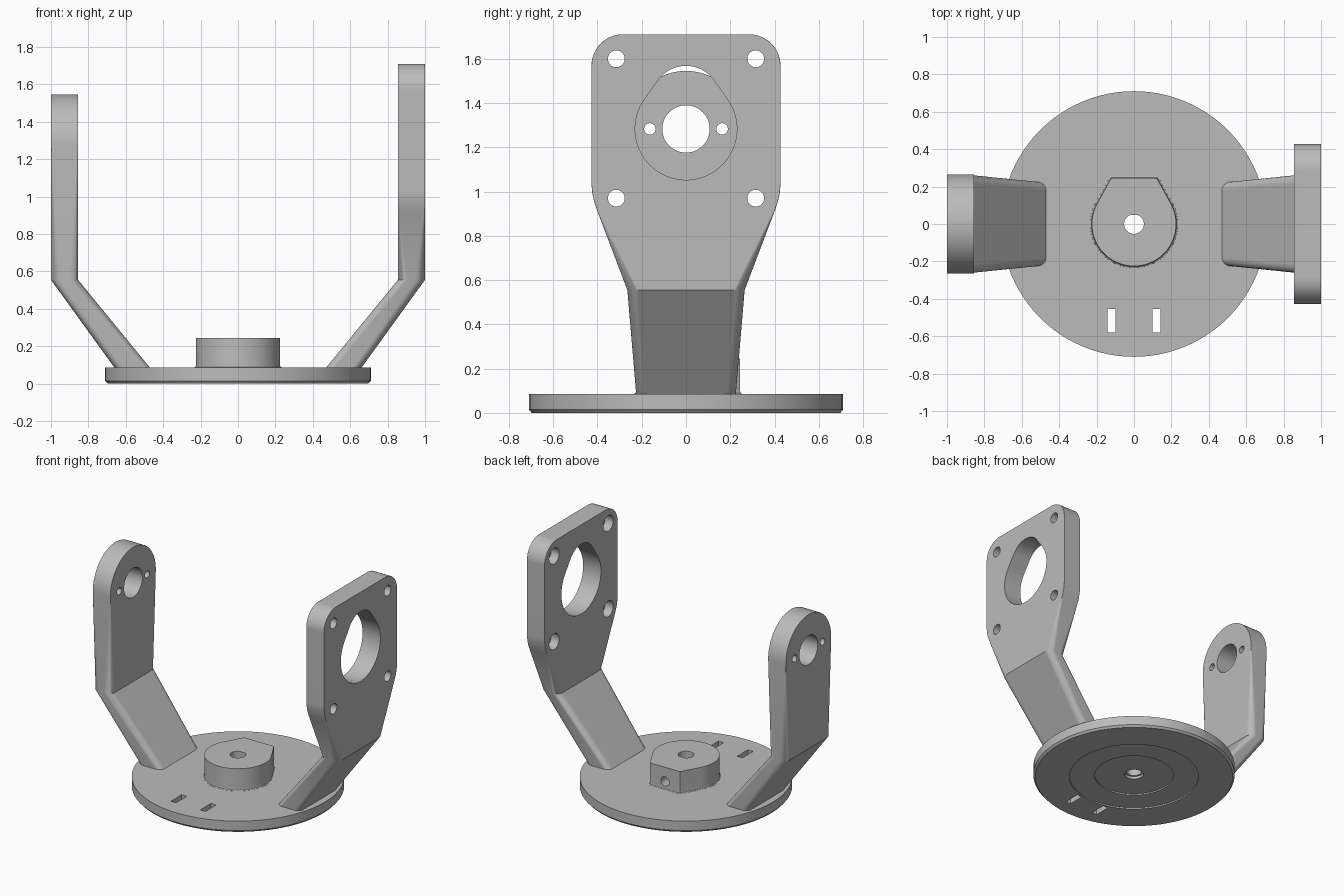
import bpy, bmesh, math
from math import sin, cos, pi, radians
from mathutils import Matrix

cube = bpy.data.objects.get("Cube")
if cube:
    bpy.data.objects.remove(cube, do_unlink=True)

grey = bpy.data.materials.new("plain_grey")
grey.use_nodes = True
grey.diffuse_color = (0.5, 0.5, 0.5, 1)
bsdf = next(n for n in grey.node_tree.nodes if n.type == 'BSDF_PRINCIPLED')
bsdf.inputs["Base Color"].default_value = grey.diffuse_color


def finish_mesh(name, bm):
    bmesh.ops.recalc_face_normals(bm, faces=bm.faces)
    mesh = bpy.data.meshes.new(name)
    bm.to_mesh(mesh)
    bm.free()
    mesh.materials.append(grey)
    obj = bpy.data.objects.new(name, mesh)
    bpy.context.collection.objects.link(obj)
    return obj


def loft(name, rings):
    """Skin equal-length closed rings and cap both ends."""
    bm = bmesh.new()
    rows = [[bm.verts.new(p) for p in ring] for ring in rings]
    n = len(rows[0])
    for a, b in zip(rows, rows[1:]):
        for i in range(n):
            j = (i + 1) % n
            bm.faces.new((a[i], a[j], b[j], b[i]))
    bm.faces.new(rows[0])
    bm.faces.new(rows[-1])
    return finish_mesh(name, bm)


def circle(r, cx=0, cy=0, start=0, end=2 * pi, n=64):
    full = abs(end - start - 2 * pi) < 1e-6
    steps = n if full else n - 1
    return [(cx + r * cos(start + (end - start) * i / steps),
             cy + r * sin(start + (end - start) * i / steps)) for i in range(n)]


def prism(name, outline, lo, hi, axis='Z'):
    """Extrude an outline along an axis; for X the outline is (y, z), for Y (x, z)."""
    place = {'X': lambda a, b, h: (h, a, b),
             'Y': lambda a, b, h: (a, h, b),
             'Z': lambda a, b, h: (a, b, h)}[axis]
    return loft(name, [[place(a, b, h) for a, b in outline] for h in (lo, hi)])


def lathe(name, profile):
    """Revolve (radius, z) points about z; the ends lie on the axis."""
    bm = bmesh.new()
    verts = [bm.verts.new((r, 0, z)) for r, z in profile]
    edges = [bm.edges.new(pair) for pair in zip(verts, verts[1:])]
    bmesh.ops.spin(bm, geom=verts + edges, cent=(0, 0, 0), axis=(0, 0, 1),
                   angle=2 * pi, steps=96)
    bmesh.ops.remove_doubles(bm, verts=bm.verts, dist=0.0002)
    return finish_mesh(name, bm)


def finish_part(obj, cutters):
    """Cut the holes, then shade smoothly with crisp edges."""
    bpy.ops.object.select_all(action='DESELECT')
    bpy.context.view_layer.objects.active = obj
    obj.select_set(True)
    for c in cutters:
        c.hide_render = True
        mod = obj.modifiers.new("cut", 'BOOLEAN')
        mod.operation, mod.solver, mod.object = 'DIFFERENCE', 'EXACT', c
        bpy.ops.object.modifier_apply(modifier=mod.name)
        bpy.data.objects.remove(c, do_unlink=True)
    bpy.ops.object.shade_smooth_by_angle(angle=radians(28))
    mod = obj.modifiers.new("even_shading", 'WEIGHTED_NORMAL')
    mod.keep_sharp = True


def section(x0, x1, w, r, z):
    """Horizontal rounded rectangle from x0 to x1, half width w."""
    r = min(r, w * 0.4)
    corners = ((x1 - r, w - r, 0), (x0 + r, w - r, 1),
               (x0 + r, r - w, 2), (x1 - r, r - w, 3))
    return [(x, y, z) for cx, cy, q in corners
            for x, y in circle(r, cx, cy, q * pi / 2, (q + 1) * pi / 2, 7)]


def arm(name, upper, side):
    """Sloping foot, then an upright plate given as (z, half width, edge radius)."""
    rings = [section(0.45, 0.642, 0.223, 0.045, 0.06),
             section(0.855, 1.0, 0.265, 0.05, 0.555)]
    rings += [section(0.855, 1.0, w, r, z) for z, w, r in upper]
    return loft(name, [[(side * x, y, z) for x, y, z in ring] for ring in rings])


SHARP = 0.002
AXLE = 1.283

# Wide motor plate arm
corner = [(z, w, SHARP) for w, z in circle(0.14, 0.287, 1.57, 0, pi / 2, 13)]
motor_arm = arm("motor_arm", [(0.91, 0.400, 0.006), (0.95, 0.414, SHARP),
                              (0.99, 0.423, SHARP), (1.03, 0.427, SHARP)] + corner, 1)
lean = math.asin(0.58)
teardrop = (circle(0.155, 0, AXLE + 0.13, lean, pi - lean, 24)
            + circle(0.23, 0, AXLE, pi - lean, 2 * pi + lean, 56))
cuts = [prism("cutter", teardrop, 0.7, 1.2, 'X')]
for y in (-0.315, 0.315):
    for z in (0.97, 1.6):
        cuts.append(prism("cutter", circle(0.038, y, z, n=32), 0.7, 1.2, 'X'))
        cuts.append(prism("cutter", circle(0.058, y, z, n=32), 0.7, 0.92, 'X'))
finish_part(motor_arm, cuts)

# Narrow bearing arm with a round top
dome = [(z, max(w, 0.01), SHARP) for w, z in circle(0.265, 0, 1.28, 0, pi / 2, 25)]
bearing_arm = arm("bearing_arm", dome, -1)
finish_part(bearing_arm, [prism("cutter", circle(r, y, AXLE, n=48), -1.2, -0.7, 'X')
                          for r, y in ((0.107, 0), (0.026, -0.163), (0.026, 0.163))])


def shaft_hole():
    """Shaft hole with one flat side."""
    return prism("cutter", [(x, min(y, 0.047)) for x, y in circle(0.053, n=48)], -0.1, 0.4)


# Round base with stepped underside
base = lathe("base_disc", [(0, 0.02), (0.277, 0.02), (0.277, 0.01), (0.455, 0.01),
                           (0.455, 0), (0.697, 0), (0.71, 0.015), (0.71, 0.085), (0, 0.085)])
cuts = [shaft_hole(), prism("cutter", circle(0.066, n=48), -0.1, 0.04)]
for x in (-0.12, 0.12):
    slot = [(x - 0.021, -0.58), (x + 0.021, -0.58), (x + 0.021, -0.455), (x - 0.021, -0.455)]
    cuts.append(prism("cutter", slot, -0.1, 0.3))
finish_part(base, cuts)


# Shaft hub with a flat boss at the back
def hub_ring(grow, z):
    a = radians(28)
    pts = circle(0.225 + grow, 0, 0, pi - a, 2 * pi + a, 60)
    pts += [(0.122 + grow / 2, 0.245 + grow), (-0.122 - grow / 2, 0.245 + grow)]
    return [(x, y, z) for x, y in pts]


hub = loft("shaft_hub", [hub_ring(0.012, 0.075), hub_ring(0.01, 0.086), hub_ring(0.003, 0.09),
                         hub_ring(0, 0.098), hub_ring(0, 0.245)])
finish_part(hub, [shaft_hole(), prism("cutter", circle(0.034, 0, 0.14, n=32), 0, 0.4, 'Y')])
